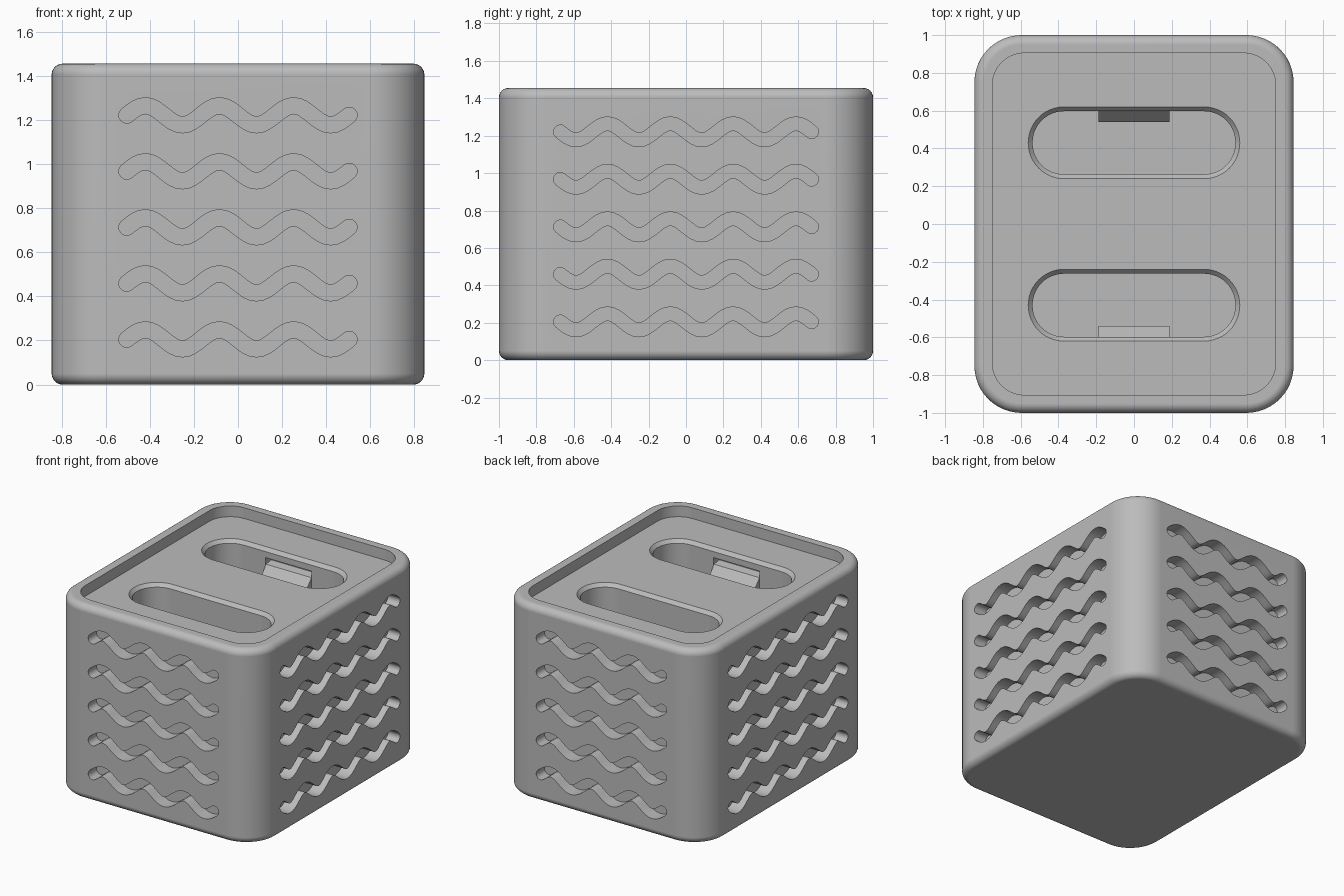
import bpy, bmesh, math
from mathutils import Matrix, Vector

old = bpy.data.objects.get("Cube")
if old:
    bpy.data.objects.remove(old, do_unlink=True)

HX, HY, TOP = 0.845, 1.0, 1.455
FLOOR = TOP - 0.08          # floor of the top tray

grey = bpy.data.materials.new("plain grey")
grey.use_nodes = True
COLOUR = (0.5, 0.5, 0.5, 1)
grey.diffuse_color = COLOUR
for node in grey.node_tree.nodes:
    if node.type == 'BSDF_PRINCIPLED':
        node.inputs["Base Color"].default_value = COLOUR


def rounded_rect(hx, hy, r, steps=12, cy=0):
    """Counter-clockwise outline of a rectangle with round corners."""
    pts = []
    for i, (sx, sy) in enumerate([(1, 1), (-1, 1), (-1, -1), (1, -1)]):
        for k in range(steps + 1):
            a = (i + k / steps) * math.pi / 2
            p = Vector((sx * (hx - r) + r * math.cos(a),
                        cy + sy * (hy - r) + r * math.sin(a)))
            if not pts or (p - pts[-1]).length > 1e-4:
                pts.append(p)
    if (pts[0] - pts[-1]).length < 1e-4:
        pts.pop()
    return pts


def loft(bm, rings):
    """Join equal rings of points into a capped solid."""
    loops = [[bm.verts.new(p) for p in ring] for ring in rings]
    n = len(loops[0])
    for a, b in zip(loops, loops[1:]):
        for i in range(n):
            j = (i + 1) % n
            bm.faces.new((a[i], a[j], b[j], b[i]))
    bm.faces.new(loops[0][::-1])
    bm.faces.new(loops[-1])


def level(outline, z):
    return [Vector((p.x, p.y, z)) for p in outline]


def make_object(name, bm):
    bmesh.ops.recalc_face_normals(bm, faces=bm.faces[:])
    mesh = bpy.data.meshes.new(name)
    bm.to_mesh(mesh)
    bm.free()
    ob = bpy.data.objects.new(name, mesh)
    bpy.context.collection.objects.link(ob)
    mesh.materials.append(grey)
    return ob


def activate(ob):
    bpy.ops.object.select_all(action='DESELECT')
    ob.select_set(True)
    bpy.context.view_layer.objects.active = ob


def cut(target, bm):
    """Subtract a solid from the target and discard the cutter."""
    cutter = make_object("cutter", bm)
    cutter.hide_render = True
    mod = target.modifiers.new("cut", 'BOOLEAN')
    mod.operation, mod.solver, mod.object = 'DIFFERENCE', 'EXACT', cutter
    activate(target)
    bpy.ops.object.modifier_apply(modifier=mod.name)
    bpy.data.objects.remove(cutter, do_unlink=True)


# Body with round corners and filleted top and bottom rims
bm = bmesh.new()
rings = []
FILLET, STEPS = 0.05, 6
for side in (0, 1):
    for k in range(STEPS + 1):
        a = (k / STEPS if side else 1 - k / STEPS) * math.pi / 2
        inset = FILLET * (1 - math.cos(a))
        drop = FILLET * (1 - math.sin(a))
        outline = rounded_rect(HX - inset, HY - inset, 0.25 - inset)
        rings.append(level(outline, TOP - drop if side else drop))
loft(bm, rings)
body = make_object("body", bm)

# Shallow tray in the top
bm = bmesh.new()
tray = rounded_rect(0.75, 0.905, 0.17)
loft(bm, [level(tray, FLOOR), level(tray, TOP + 0.1)])
cut(body, bm)

# Two deep pockets with chamfered mouths, each with a latch window
for s in (1, -1):
    bm = bmesh.new()
    mouth = rounded_rect(0.56, 0.19, 0.189, cy=s * 0.43)
    inner = rounded_rect(0.537, 0.167, 0.166, cy=s * 0.43)
    loft(bm, [level(inner, FLOOR - 0.42), level(inner, FLOOR - 0.025),
              level(mouth, FLOOR), level(mouth, FLOOR + 0.05)])
    cut(body, bm)
    bm = bmesh.new()
    window = rounded_rect(0.19, 0.06, 0.002, 1, cy=s * 0.6)
    loft(bm, [level(window, FLOOR - 0.3), level(window, FLOOR - 0.07)])
    cut(body, bm)


# Wavy grooves on the four sides
PERIOD, AMP, RAD, DEPTH = 0.336, 0.0435, 0.0365, 0.1


def wave_outline(half):
    """Band of constant width along a sine wave, with round ends."""
    k = 2 * math.pi / PERIOD
    n = round(half * 2 / PERIOD * 16)
    left, right, ends = [], [], []
    for i in range(n + 1):
        u = -half + 2 * half * i / n
        p = Vector((u, -AMP * math.sin(k * u)))
        t = Vector((1, -AMP * k * math.cos(k * u))).normalized()
        side = Vector((-t.y, t.x)) * RAD
        left.append(p + side)
        right.append(p - side)
        if i in (0, n):
            ends.append((p, math.atan2(t.y, t.x)))

    def cap(end, start):
        p, a = end
        return [p + RAD * Vector((math.cos(a + start + j * math.pi / 8),
                                  math.sin(a + start + j * math.pi / 8)))
                for j in range(1, 8)]
    return (right + cap(ends[1], -math.pi / 2) + left[::-1]
            + cap(ends[0], math.pi / 2))


for quarter in range(4):
    sideways = quarter % 2
    dist = HX if sideways else HY
    outline = wave_outline(PERIOD * (2 if sideways else 1.5))
    bm = bmesh.new()
    for row in range(5):
        z = 0.205 + row * 0.254
        loft(bm, [[Vector((p.x, -d, z + p.y)) for p in outline]
                  for d in (dist + 0.05, dist - DEPTH)])
    bm.transform(Matrix.Rotation(quarter * math.pi / 2, 4, 'Z'))
    cut(body, bm)

activate(body)
bpy.ops.object.shade_smooth_by_angle(angle=math.radians(30))
normals = body.modifiers.new("even_shading", 'WEIGHTED_NORMAL')
normals.keep_sharp = True

# Sloped latch tongues standing in the windows
for s, name in ((1, "back_latch"), (-1, "front_latch")):
    bm = bmesh.new()
    profile = [(0.66, -0.11), (0.6, -0.12), (0.54, -0.19),
               (0.54, -0.23), (0.6, -0.3), (0.66, -0.3)]
    loft(bm, [[Vector((x, s * y, FLOOR + z)) for y, z in profile]
              for x in (-0.188, 0.188)])
    make_object(name, bm)
